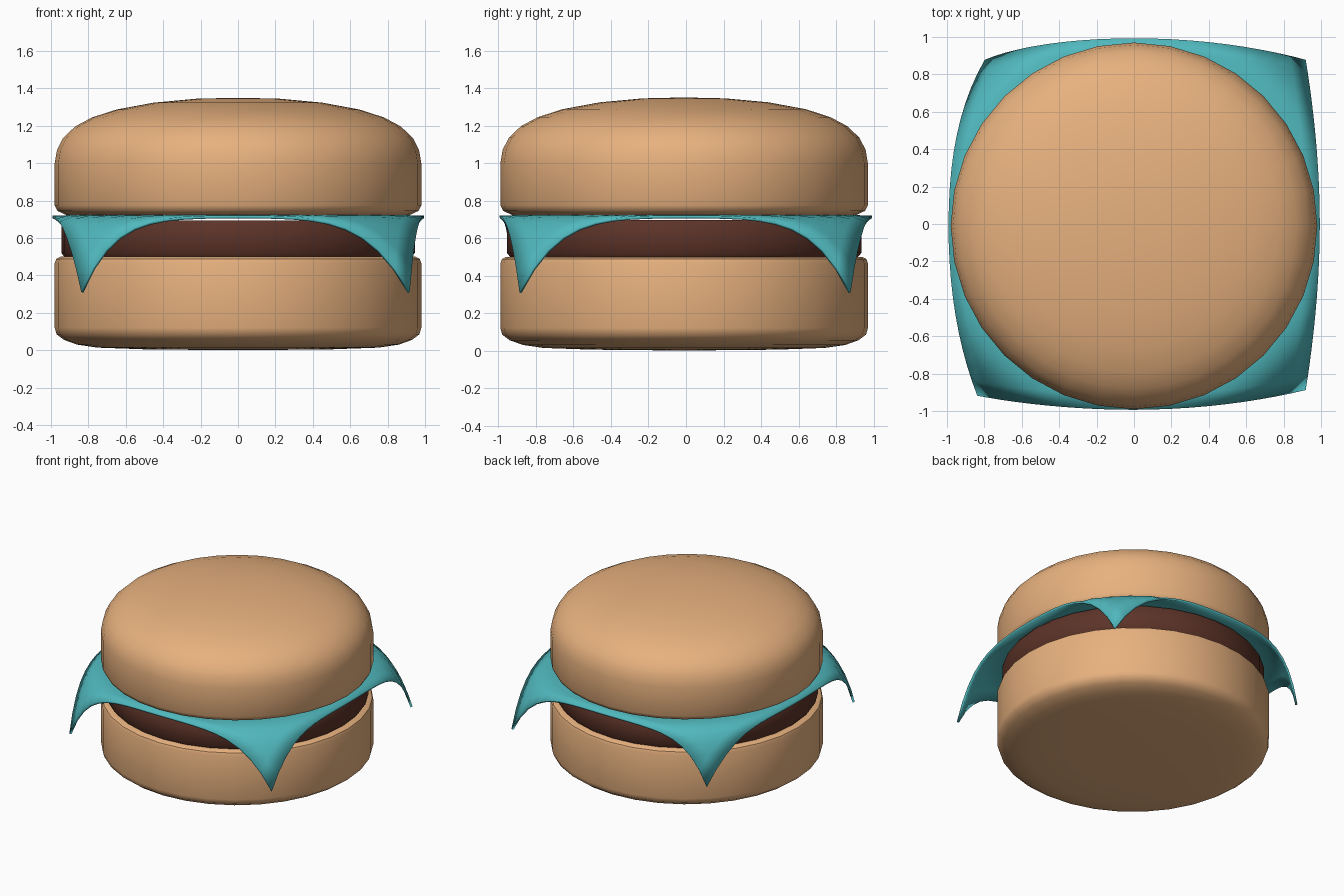
import bpy, bmesh
from math import hypot, radians, tau

if "Cube" in bpy.data.objects:
    bpy.data.objects.remove(bpy.data.objects["Cube"])


def finish(bm, name, colour, angle=40):
    bmesh.ops.recalc_face_normals(bm, faces=bm.faces)
    mesh = bpy.data.meshes.new(name)
    bm.to_mesh(mesh)
    bm.free()
    ob = bpy.data.objects.new(name, mesh)
    bpy.context.collection.objects.link(ob)
    mat = bpy.data.materials.new(name + "_colour")
    mat.diffuse_color = (*colour, 1)
    mat.use_nodes = True
    mat.node_tree.nodes["Principled BSDF"].inputs["Base Color"].default_value = mat.diffuse_color
    mesh.materials.append(mat)
    bpy.ops.object.select_all(action='DESELECT')
    ob.select_set(True)
    bpy.context.view_layer.objects.active = ob
    bpy.ops.object.shade_smooth_by_angle(angle=radians(angle))
    return ob


def lathe(name, profile, colour, y=-0.01):
    # 32-sided solid of revolution from (radius, height) points
    bm = bmesh.new()
    vs = [bm.verts.new((r, 0, z)) for r, z in profile]
    es = [bm.edges.new(p) for p in zip(vs, vs[1:])]
    bmesh.ops.spin(bm, geom=vs + es, cent=(0, 0, 0), axis=(0, 0, 1),
                   angle=tau, steps=32, use_duplicate=False)
    bmesh.ops.remove_doubles(bm, verts=bm.verts, dist=0.0005)
    bmesh.ops.translate(bm, verts=bm.verts, vec=(0, y, 0))
    return finish(bm, name, colour)


BREAD = (0.80, 0.44, 0.21)
MEAT = (0.107, 0.033, 0.021)
TEAL = (0.08, 0.48, 0.51)

# Buns and patty
lathe("bottom_bun", [(0, 0), (0.5, 0.005), (0.75, 0.014), (0.86, 0.03), (0.93, 0.055),
                     (0.97, 0.085), (0.98, 0.12), (0.98, 0.465), (0.972, 0.488),
                     (0.95, 0.5), (0, 0.5)], BREAD)
lathe("patty", [(0, 0.49), (0.92, 0.49), (0.945, 0.52), (0.945, 0.67),
                (0.925, 0.695), (0, 0.695)], MEAT)
lathe("top_bun", [(0, 0.712), (0.82, 0.714), (0.92, 0.724), (0.965, 0.745), (0.98, 0.775),
                  (0.98, 1.0), (0.968, 1.07), (0.935, 1.135), (0.87, 1.197),
                  (0.78, 1.245), (0.65, 1.287), (0.45, 1.324), (0.22, 1.345),
                  (0, 1.35)], BREAD)

# Square slice whose corners droop over the patty, each leaning a little differently
LEAN = {(-1, -1): (0.06, -0.02), (1, -1): (0.02, 0.01),
        (1, 1): (0.02, -0.02), (-1, 1): (0.10, -0.02)}
bm = bmesh.new()
bmesh.ops.create_grid(bm, x_segments=20, y_segments=20, size=1)
for v in bm.verts:
    x, y = v.co.xy
    r = hypot(x, y)
    t = max(0, (r - 0.97) / 0.444)
    if t > 0:
        k = (0.97 + 0.30 * (t + 0.15 * t * (1 - t))) / r
        dx, dy = LEAN[(1 if x > 0 else -1, 1 if y > 0 else -1)]
        w = t ** 1.5
        x, y = x * k + dx * w, y * k + dy * w
    v.co = (x, y, 0.722 - 0.41 * t ** 2.2)
cheese = finish(bm, "slice", TEAL)
solid = cheese.modifiers.new("thickness", 'SOLIDIFY')
solid.thickness = 0.016
solid.offset = -1
